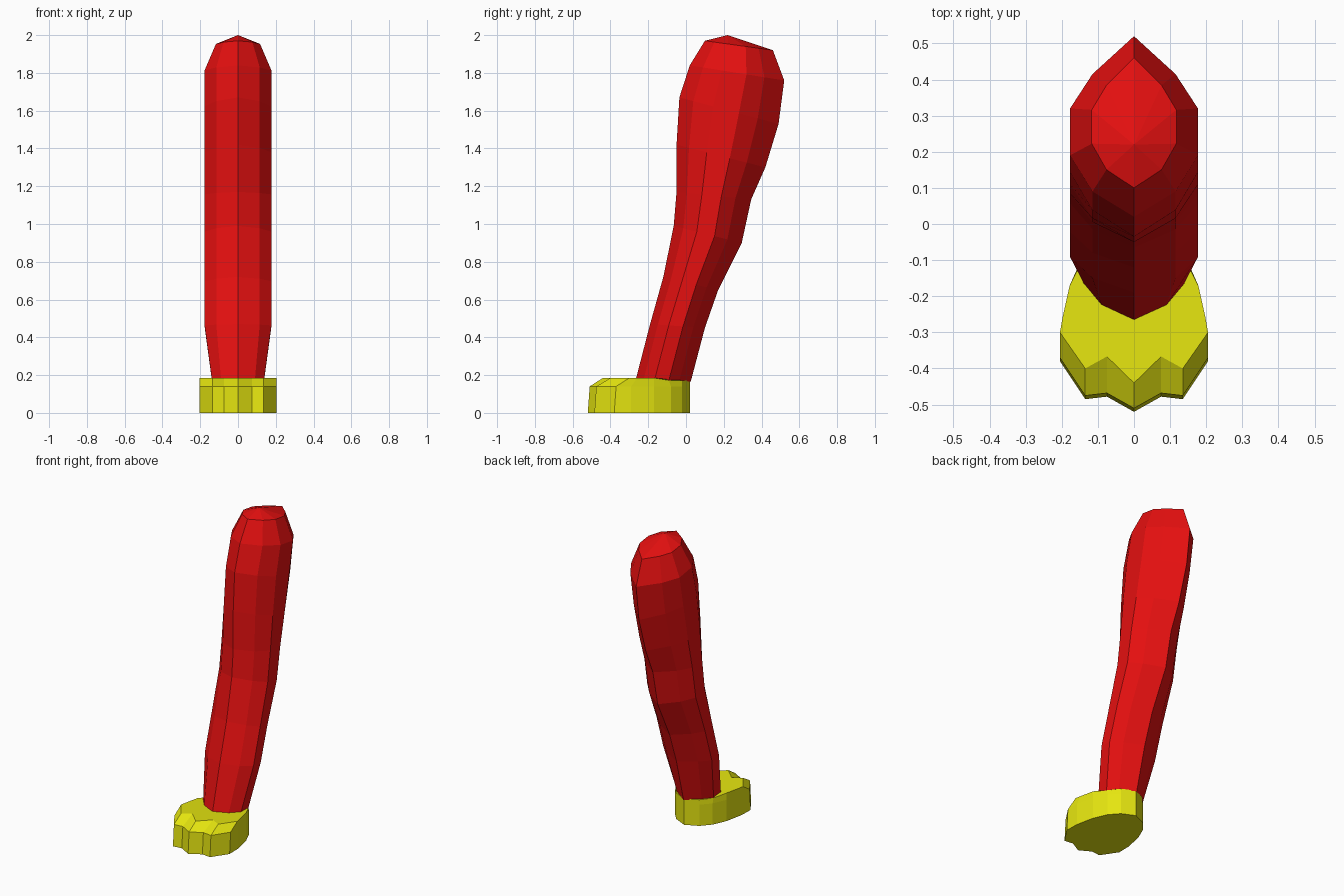
import bpy, bmesh

if "Cube" in bpy.data.objects:
    bpy.data.objects.remove(bpy.data.objects["Cube"])


def material(name, rgb):
    m = bpy.data.materials.new(name)
    m.diffuse_color = (*rgb, 1)
    m.use_nodes = True
    m.node_tree.nodes["Principled BSDF"].inputs["Base Color"].default_value = m.diffuse_color
    return m


def mirrored(half):
    """Close a half outline (first and last points on x = 0) across x."""
    return half + [(-p[0], *p[1:]) for p in reversed(half[1:-1])]


def loft(name, rings, mat, bottom=True, apex=None):
    bm = bmesh.new()
    loops = [[bm.verts.new(p) for p in r] for r in rings]
    n = len(loops[0])
    for a, b in zip(loops, loops[1:]):
        for i in range(n):
            j = (i + 1) % n
            bm.faces.new((a[i], a[j], b[j], b[i]))
    if bottom:
        bm.faces.new(loops[0][::-1])
    if apex:
        tip = bm.verts.new(apex)
        for i in range(n):
            bm.faces.new((loops[-1][i], loops[-1][(i + 1) % n], tip))
    else:
        bm.faces.new(loops[-1])
    bmesh.ops.recalc_face_normals(bm, faces=bm.faces)
    me = bpy.data.meshes.new(name)
    bm.to_mesh(me)
    bm.free()
    me.materials.append(mat)
    ob = bpy.data.objects.new(name, me)
    bpy.context.collection.objects.link(ob)
    return ob


red = material("red", (0.78, 0.005, 0.005))
yellow = material("yellow", (0.78, 0.78, 0.005))

# Leg: tilted ten-sided rings (half width, front y, front z, back y, back z)
stations = [
    (0.138, -0.265, 0.18, 0.025, 0.165),
    (0.177, -0.19, 0.47, 0.10, 0.45),
    (0.177, -0.12, 0.72, 0.17, 0.65),
    (0.177, -0.065, 0.99, 0.295, 0.90),
    (0.177, -0.05, 1.17, 0.345, 1.13),
    (0.177, -0.05, 1.42, 0.42, 1.30),
    (0.177, -0.035, 1.67, 0.49, 1.53),
    (0.177, 0.02, 1.84, 0.52, 1.76),
    (0.117, 0.10, 1.97, 0.46, 1.92),
]
section = [(0, 0), (0.65, 0.14), (1, 0.34), (1, 0.6), (0.65, 0.79), (0, 1)]
rings = []
for w, fy, fz, by, bz in stations:
    rings.append(mirrored([(w * x, fy + (by - fy) * t, fz + (bz - fz) * t)
                           for x, t in section]))
loft("leg", rings, red, bottom=False, apex=(0, 0.22, 2.0))

# Foot: scalloped toe outline, with the toes sloping back at the top
sole = [(0, -0.52), (0.075, -0.478), (0.135, -0.485), (0.205, -0.38),
        (0.203, -0.29), (0.178, -0.17), (0.138, -0.08), (0.085, -0.02), (0, 0.02)]
top = [(0, -0.44), (0.075, -0.367), (0.135, -0.40), (0.205, -0.30),
       (0.198, -0.26), (0.178, -0.17), (0.138, -0.09), (0.085, -0.02), (0, 0.02)]
foot_rings = [
    mirrored([(x, y, 0) for x, y in sole]),
    mirrored([(x, y + (0.01 if y < -0.3 else 0), 0.14) for x, y in sole]),
    mirrored([(x, y, 0.185 if y < -0.1 else 0.172) for x, y in top]),
]
loft("foot", foot_rings, yellow)
